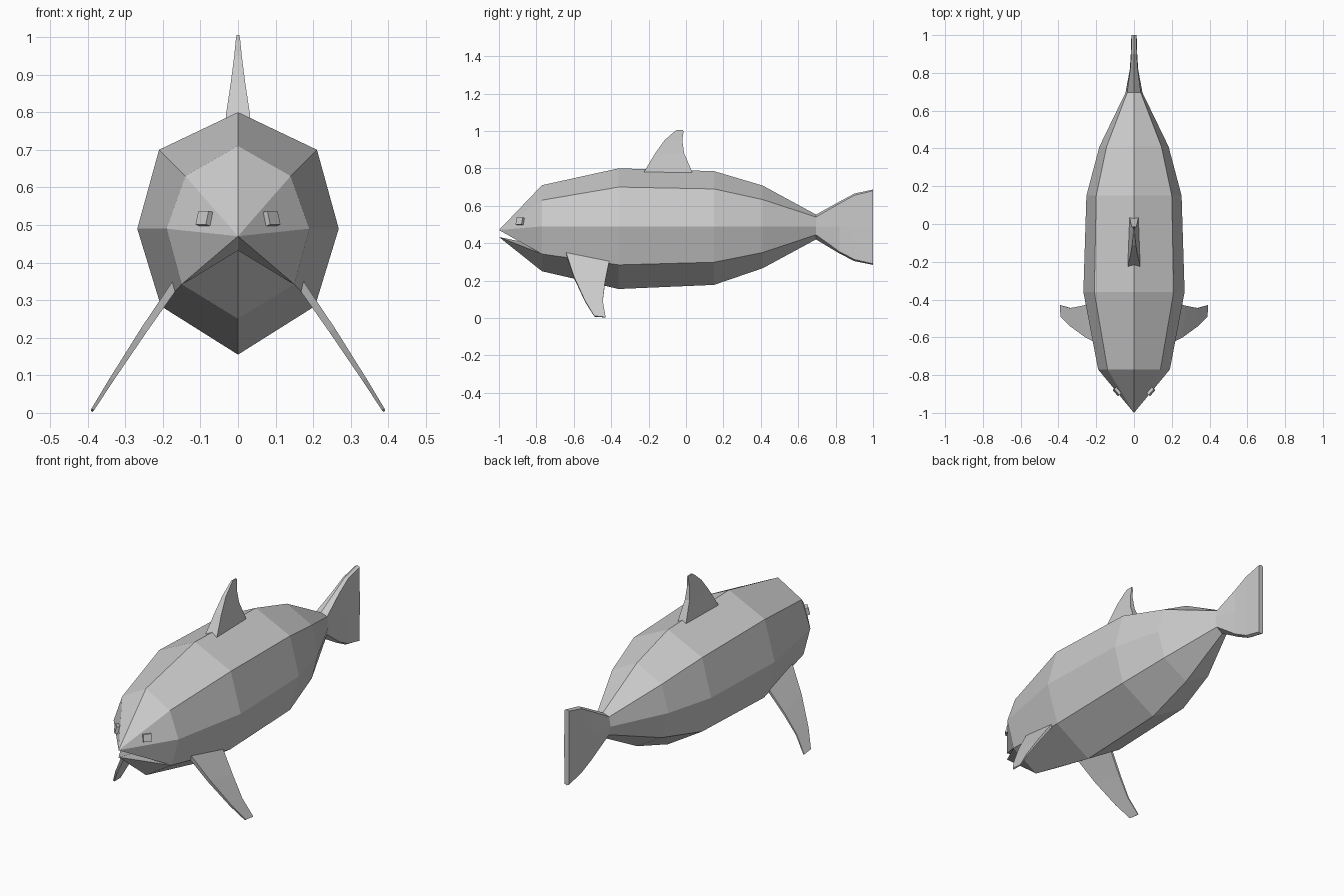
import bpy, bmesh
from mathutils import Vector, Matrix

if "Cube" in bpy.data.objects:
    bpy.data.objects.remove(bpy.data.objects["Cube"])


def finish(bm, name):
    bmesh.ops.recalc_face_normals(bm, faces=bm.faces)
    me = bpy.data.meshes.new(name)
    bm.to_mesh(me)
    bm.free()
    ob = bpy.data.objects.new(name, me)
    bpy.context.collection.objects.link(ob)
    return ob


def loft(bm, rings, cap_start=True):
    rows = [[bm.verts.new(p) for p in r] for r in rings]
    for a, b in zip(rows, rows[1:]):
        for i in range(len(a)):
            j = (i + 1) % len(a)
            bm.faces.new((a[i], a[j], b[j], b[i]))
    if cap_start:
        bm.faces.new(rows[0])
    bm.faces.new(rows[-1])
    return rows


# Body and tail: y, top z, upper x/z, middle x, lower x/z, bottom z
stations = [
    (-0.77, 0.71, 0.14, 0.63, 0.19, 0.15, 0.342, 0.25),
    (-0.36, 0.80, 0.21, 0.70, 0.268, 0.205, 0.284, 0.155),
    (0.15, 0.785, 0.20, 0.69, 0.252, 0.20, 0.298, 0.177),
    (0.41, 0.708, 0.145, 0.633, 0.183, 0.145, 0.35, 0.266),
    (0.695, 0.553, 0.036, 0.54, 0.045, 0.036, 0.445, 0.42),
    (0.82, 0.622, 0.02, 0.612, 0.022, 0.02, 0.355, 0.345),
    (0.90, 0.665, 0.015, 0.656, 0.017, 0.015, 0.313, 0.304),
    (1.0, 0.687, 0.013, 0.68, 0.014, 0.013, 0.29, 0.284),
]
bm = bmesh.new()
rings = []
for y, top, ux, uz, mx, lx, lz, bot in stations:
    rings.append([(0, y, top), (ux, y, uz), (mx, y, 0.49), (lx, y, lz),
                  (0, y, bot), (-lx, y, lz), (-mx, y, 0.49), (-ux, y, uz)])
r = loft(bm, rings, cap_start=False)[0]

# Snout, lower jaw and open mouth
snout = bm.verts.new((0, -1, 0.47))
jaw = bm.verts.new((0, -1, 0.433))
throat = bm.verts.new((0, -0.77, 0.385))
for i in (5, 6, 7, 0, 1, 2):
    bm.faces.new((r[i], r[(i + 1) % 8], snout))
for i in (3, 4):
    bm.faces.new((r[i], r[i + 1], jaw))
for i in (3, 5):
    bm.faces.new((r[i], throat, snout))
    bm.faces.new((r[i], throat, jaw))
finish(bm, "body")

# Dorsal fin: z, front y, back y, half thickness
bm = bmesh.new()
loft(bm, [[(-w, f, z), (w, f, z), (w * 0.7, b, z), (-w * 0.7, b, z)]
          for z, f, b, w in [(0.75, -0.245, 0.045, 0.036), (0.80, -0.213, 0.025, 0.031),
                             (0.88, -0.165, -0.01, 0.019), (0.95, -0.115, -0.02, 0.010),
                             (0.99, -0.07, -0.014, 0.006), (1.005, -0.05, -0.015, 0.004)]])
finish(bm, "dorsal_fin")

# Pectoral fins: front y/z, back y/z, half thickness
edges = [(-0.655, 0.40, -0.40, 0.36, 0.013), (-0.645, 0.355, -0.41, 0.305, 0.011),
         (-0.60, 0.22, -0.433, 0.19, 0.009), (-0.54, 0.09, -0.445, 0.09, 0.006),
         (-0.49, 0.009, -0.43, 0.004, 0.004)]


def fin_x(z):
    return 0.392 - 0.66 * z + 0.12 * z * (0.36 - z)


for s, side in ((1, "left"), (-1, "right")):
    bm = bmesh.new()
    rings = []
    for fy, fz, by, bz, t in edges:
        f, b = Vector((fin_x(fz), fy, fz)), Vector((fin_x(bz), by, bz))
        n = Vector((0.84, 0, 0.54)) * t
        rings.append([Vector((s * p.x, p.y, p.z)) for p in (f - n, f + n, b + n * 0.6, b - n * 0.6)])
    loft(bm, rings)
    finish(bm, side + "_pectoral_fin")

    # Eye block set on the cheek plane
    normal = Vector((s * 0.0322, -0.0276, 0.0115))
    rot = normal.to_track_quat('Z', 'Y').to_matrix().to_4x4()
    bm = bmesh.new()
    bmesh.ops.create_cube(bm, size=1, matrix=Matrix.Translation((s * 0.086, -0.884, 0.516))
                          @ rot @ Matrix.Diagonal((0.042, 0.038, 0.026, 1)))
    finish(bm, side + "_eye")
